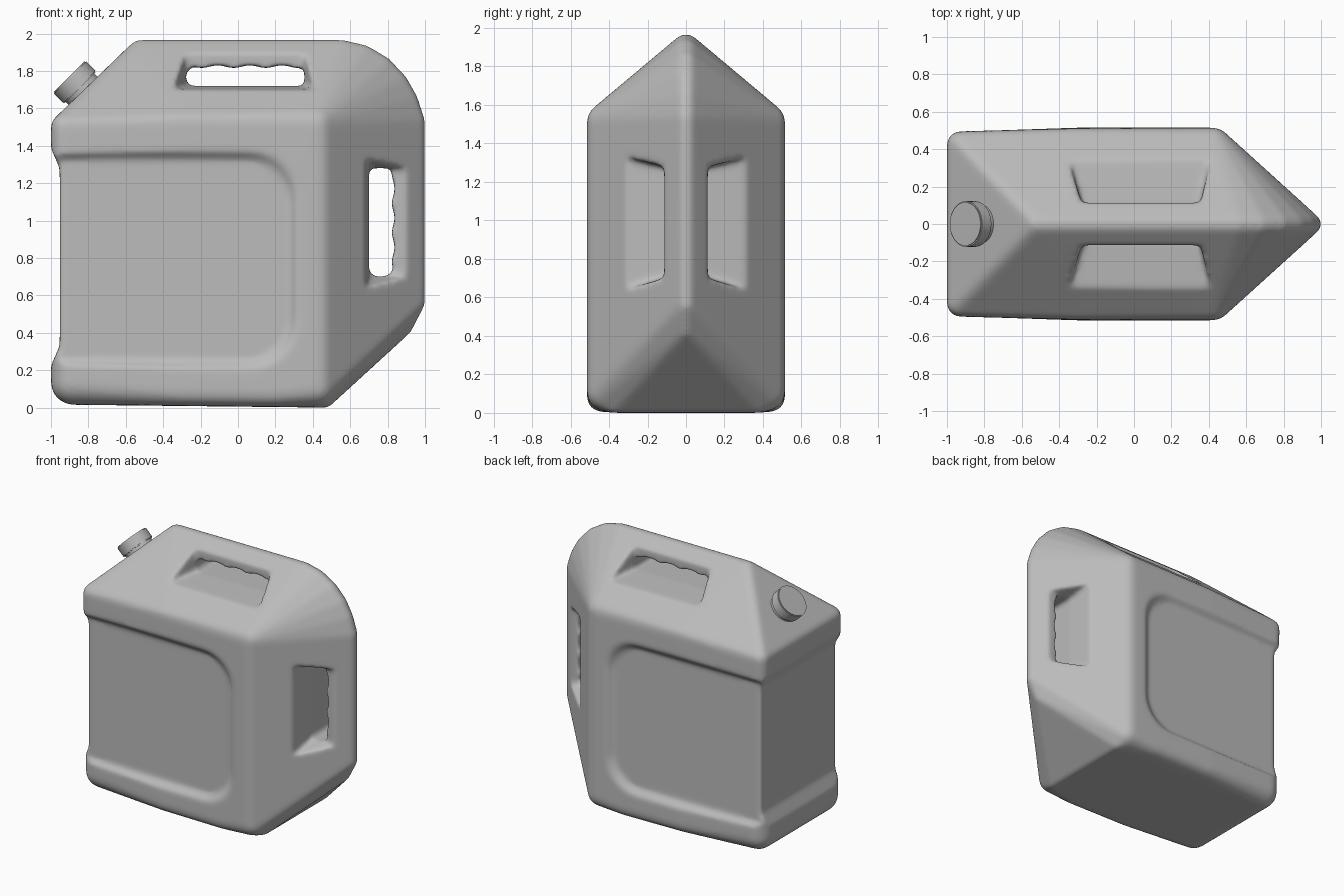
import bpy, bmesh, math
from mathutils import Vector, Matrix

if "Cube" in bpy.data.objects:
    bpy.data.objects.remove(bpy.data.objects["Cube"])

grey = bpy.data.materials.new("grey_plastic")
grey.diffuse_color = (0.5, 0.5, 0.5, 1)
grey.use_nodes = True
grey.node_tree.nodes["Principled BSDF"].inputs["Base Color"].default_value = grey.diffuse_color


def to_object(name, bm):
    bmesh.ops.recalc_face_normals(bm, faces=bm.faces)
    me = bpy.data.meshes.new(name)
    bm.to_mesh(me)
    bm.free()
    me.materials.append(grey)
    ob = bpy.data.objects.new(name, me)
    bpy.context.collection.objects.link(ob)
    return ob


def loft(name, loop_a, loop_b):
    """Closed solid between two matching loops."""
    bm = bmesh.new()
    a = [bm.verts.new(p) for p in loop_a]
    b = [bm.verts.new(p) for p in loop_b]
    n = len(a)
    bm.faces.new(a)
    bm.faces.new(b[::-1])
    for i in range(n):
        bm.faces.new((a[i], b[i], b[(i + 1) % n], a[(i + 1) % n]))
    return to_object(name, bm)


# Body: convex hull around spheres (x, y, z, radius), mirrored in y
side_balls = [
    (-0.93, 0.425, 1.50, 0.07), (-0.30, 0.442, 1.52, 0.07), (0.42, 0.415, 1.51, 0.10),
    (0.20, 0.442, 1.52, 0.07), (-0.88, 0.375, 0.135, 0.12), (-0.30, 0.435, 0.09, 0.08),
    (0.20, 0.435, 0.085, 0.08), (0.42, 0.415, 0.11, 0.10), (0.475, 0.37, 0.02, 0.02)]
ridge_balls = [
    (-0.52, 0, 1.897, 0.07), (0.55, 0, 1.897, 0.07), (0.67, 0, 1.88, 0.06),
    (0.77, 0, 1.82, 0.06), (0.85, 0, 1.735, 0.06), (0.91, 0, 1.64, 0.055),
    (0.945, 0, 1.53, 0.055), (0.947, 0, 0.56, 0.053), (0.887, 0, 0.437, 0.05)]
bm = bmesh.new()
for x, y, z, r in side_balls + [(x, -y, z, r) for x, y, z, r in side_balls] + ridge_balls:
    bmesh.ops.create_icosphere(bm, subdivisions=3, radius=r,
                               matrix=Matrix.Translation((x, y, z)))
res = bmesh.ops.convex_hull(bm, input=bm.verts)
junk = {g for k in ("geom_interior", "geom_unused") for g in res[k]
        if isinstance(g, bmesh.types.BMVert)}
bmesh.ops.delete(bm, geom=list(junk), context='VERTS')
body = to_object("can_body", bm)
cutters = []


# Recessed side panels, open towards the spout end
def panel_loop(inset, y_of):
    r, x1, z0, z1 = 0.24, 0.33 - inset, 0.20 + inset, 1.38 - inset
    pts = [(-1.2, z1), (-1.2, z0)]
    for cz, start in ((z0 + r, -90), (z1 - r, 0)):
        for i in range(9):
            t = math.radians(start + i * 90 / 8)
            pts.append((x1 - r + r * math.cos(t), cz + r * math.sin(t)))
    return [(x, y_of(x), z) for x, z in pts]


for s in (1, -1):
    cutters.append(loft("panel_cutter",
                        panel_loop(-0.01, lambda x: s * 0.535),
                        panel_loop(0.055, lambda x: s * (0.474 + 0.015 * x))))

# Recessed end wall
end = lambda x, a, b: [(x, -0.7, a), (x, 0.7, a), (x, 0.7, b), (x, -0.7, b)]
cutters.append(loft("end_cutter", end(-1.02, 0.18, 1.43), end(-0.953, 0.33, 1.28)))


# Handle openings: wavy finger slot plus flared hollows either side of the bar
def cut_handle(a0, a1, floor, grip, place):
    n = 40
    slot = [(a0 + 0.025, floor), (a1, floor)]
    for i in range(n + 1):
        t = 1 - i / n
        wave = 0.008 * math.cos(t * math.tau * 3.7)
        ends = 0.05 * max(0, 1 - t / 0.08) ** 2
        slot.append((a0 + (a1 - a0) * t, grip + wave - ends))
    slot.append((a0, floor + 0.03))
    cutters.append(loft("slot_cutter", [place(a, d, -0.6) for a, d in slot],
                        [place(a, d, 0.6) for a, d in slot]))
    for s in (1, -1):
        def ring(y, f, drop):
            pts = ((a0 - f, floor - drop), (a1 + f * 0.8, floor - drop),
                   (a1 + f * 0.8, floor + 0.6), (a0 - f, floor + 0.6))
            return [place(a, d, s * y) for a, d in pts]
        cutters.append(loft("hollow_cutter", ring(0.113, 0, 0), ring(0.45, 0.10, 0.03)))


cut_handle(-0.28, 0.355, 1.72, 1.823, lambda a, d, y: (a, y, d))
cut_handle(0.70, 1.28, 0.70, 0.83, lambda a, d, y: (d, y, a))

# Carve, then blend every edge softly as in blow-moulded plastic
for c in cutters:
    c.hide_render = True
    m = body.modifiers.new("carve", 'BOOLEAN')
    m.operation, m.solver, m.object = 'DIFFERENCE', 'EXACT', c
m = body.modifiers.new("remesh", 'REMESH')
m.mode, m.voxel_size, m.use_smooth_shade = 'VOXEL', 0.014, True
m = body.modifiers.new("soften", 'SMOOTH')
m.factor, m.iterations = 0.5, 10
bpy.context.view_layer.objects.active = body
body.select_set(True)
for m in list(body.modifiers):
    bpy.ops.object.modifier_apply(modifier=m.name)
for c in cutters:
    bpy.data.objects.remove(c)
bpy.ops.object.shade_smooth()


# Spout neck and screw cap on the sloping end
axis = Vector((-1, 0, 1)).normalized()
turn = axis.to_track_quat('Z', 'Y').to_matrix().to_4x4()


def disc(name, radius, start, length, bevel):
    bm = bmesh.new()
    centre = Vector((-0.832, 0, 1.698)) + axis * (start + length / 2)
    bmesh.ops.create_cone(bm, cap_ends=True, segments=48, radius1=radius, radius2=radius,
                          depth=length, matrix=Matrix.Translation(centre) @ turn)
    rims = [e for e in bm.edges if any(len(f.verts) > 4 for f in e.link_faces)]
    bmesh.ops.bevel(bm, geom=rims, offset=bevel, segments=2, affect='EDGES')
    ob = to_object(name, bm)
    bpy.ops.object.select_all(action='DESELECT')
    ob.select_set(True)
    bpy.context.view_layer.objects.active = ob
    bpy.ops.object.shade_smooth_by_angle(angle=math.radians(40))


disc("spout_neck", 0.108, -0.03, 0.06, 0.004)
disc("screw_cap", 0.122, 0.018, 0.082, 0.006)
